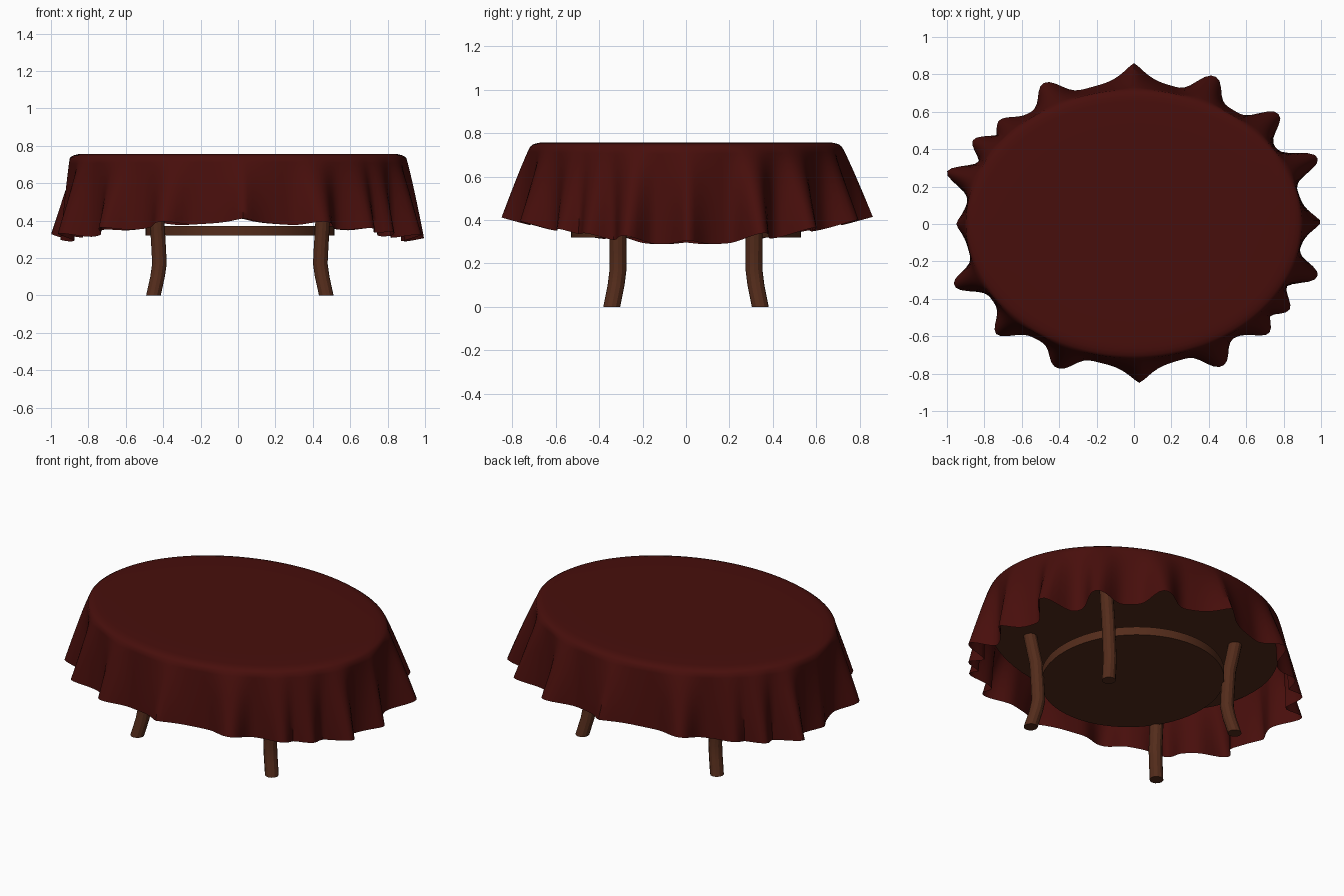
import bpy, bmesh, math

if "Cube" in bpy.data.objects:
    bpy.data.objects.remove(bpy.data.objects["Cube"])

A, B, TOP = 0.908, 0.725, 0.757       # ellipse half axes and height of the table top


def material(name, rgb):
    m = bpy.data.materials.new(name)
    m.diffuse_color = (*rgb, 1)
    m.use_nodes = True
    m.node_tree.nodes["Principled BSDF"].inputs["Base Color"].default_value = m.diffuse_color
    return m


CLOTH = material("dark_red_cloth", (0.064, 0.0045, 0.0035))
WOOD = material("brown_wood", (0.088, 0.025, 0.011))


def finish(name, bm, mat, angle=40):
    bmesh.ops.recalc_face_normals(bm, faces=bm.faces)
    me = bpy.data.meshes.new(name)
    bm.to_mesh(me)
    bm.free()
    ob = bpy.data.objects.new(name, me)
    bpy.context.collection.objects.link(ob)
    me.materials.append(mat)
    bpy.ops.object.select_all(action='DESELECT')
    ob.select_set(True)
    bpy.context.view_layer.objects.active = ob
    bpy.ops.object.shade_smooth_by_angle(angle=math.radians(angle))
    return ob


def loft(bm, rings, cap_start=True, cap_end=True):
    loops = [[bm.verts.new(p) for p in r] for r in rings]
    n = len(loops[0])
    for a, b in zip(loops, loops[1:]):
        for i in range(n):
            bm.faces.new((a[i], a[(i + 1) % n], b[(i + 1) % n], b[i]))
    if cap_start:
        bm.faces.new(loops[0][::-1])
    if cap_end:
        bm.faces.new(loops[-1])


def ellipse(a, b, z, n, cx=0, cy=0):
    return [(cx + a * math.cos(math.tau * i / n), cy + b * math.sin(math.tau * i / n), z)
            for i in range(n)]


# Tips of the folds at the hem, seen from above: x, y, sharpness of the tip
TIPS = [(0, .86, 1.3), (.43, .79, 2.4), (.77, .59, 2.4), (.98, .355, 2.4), (1, .01, 1.5),
        (.98, -.28, 2.4), (.83, -.46, 2), (.72, -.585, 2), (.47, -.76, 2.4), (.03, -.85, 1.3),
        (-.41, -.77, 2.4), (-.735, -.59, 2), (-.96, -.33, 2.4), (-.95, 0, 1.5), (-1, .28, 2),
        (-.86, .45, 2), (-.72, .555, 2), (-.48, .755, 2.2)]


def hem_base(t):
    return 0.99 + 0.05 * math.sin(t) ** 2


FOLDS = []
for x, y, p in TIPS:
    t = math.atan2(y / B, x / A)
    FOLDS.append((t, math.hypot(x / A, y / B) - hem_base(t), p))


def fold(t, v):
    # folds are soft near the table edge and sharper at the hem
    w = 0.11 - 0.025 * v
    best = 0
    for ft, amp, p in FOLDS:
        d = abs((t - ft + math.pi) % math.tau - math.pi)
        best = max(best, amp * math.exp(-(d / w) ** p))
    return best


# Tablecloth: flat top, rounded edge, flaring pleated skirt
N, ROWS = 240, 14
rings = [ellipse(A * s, B * s, z, N) for s, z in
         ((.3, TOP), (.7, TOP), (.9, TOP), (.94, TOP - .002), (.97, TOP - .009))]
for k in range(ROWS + 1):
    v = k / ROWS
    ring = []
    for i in range(N):
        t = math.tau * i / N
        f = fold(t, v)
        r = 0.99 + (hem_base(t) - 0.99) * v + f * v ** 0.9
        hem = 0.385 - 0.1 * math.cos(t) ** 2 + 0.2 * fold(t, 1)
        ring.append((A * r * math.cos(t), B * r * math.sin(t), 0.737 + (hem - 0.737) * v))
    rings.append(ring)
bm = bmesh.new()
loft(bm, rings, True, False)
finish("tablecloth", bm, CLOTH, 60)

# Table top under the cloth
bm = bmesh.new()
loft(bm, [ellipse(A * .97, B * .97, z, 64) for z in (.58, .735)])
finish("table_top", bm, WOOD)

# Round lower shelf between the legs
bm = bmesh.new()
loft(bm, [ellipse(.505, .53, z, 64, .01) for z in (.32, .372)])
finish("lower_shelf", bm, WOOD)

# Four bent legs with feet kicked outward
PATH = [(.462, .342, 0), (.44, .322, .1), (.43, .313, .17), (.434, .313, .25),
        (.443, .315, .40), (.46, .325, .50), (.475, .335, .60)]
for sx, side in ((-1, "left"), (1, "right")):
    for sy, end in ((-1, "front"), (1, "back")):
        bm = bmesh.new()
        loft(bm, [ellipse(.039, .039, z, 12, .01 + sx * x, sy * y) for x, y, z in PATH])
        finish(f"{end}_{side}_leg", bm, WOOD, 25)
